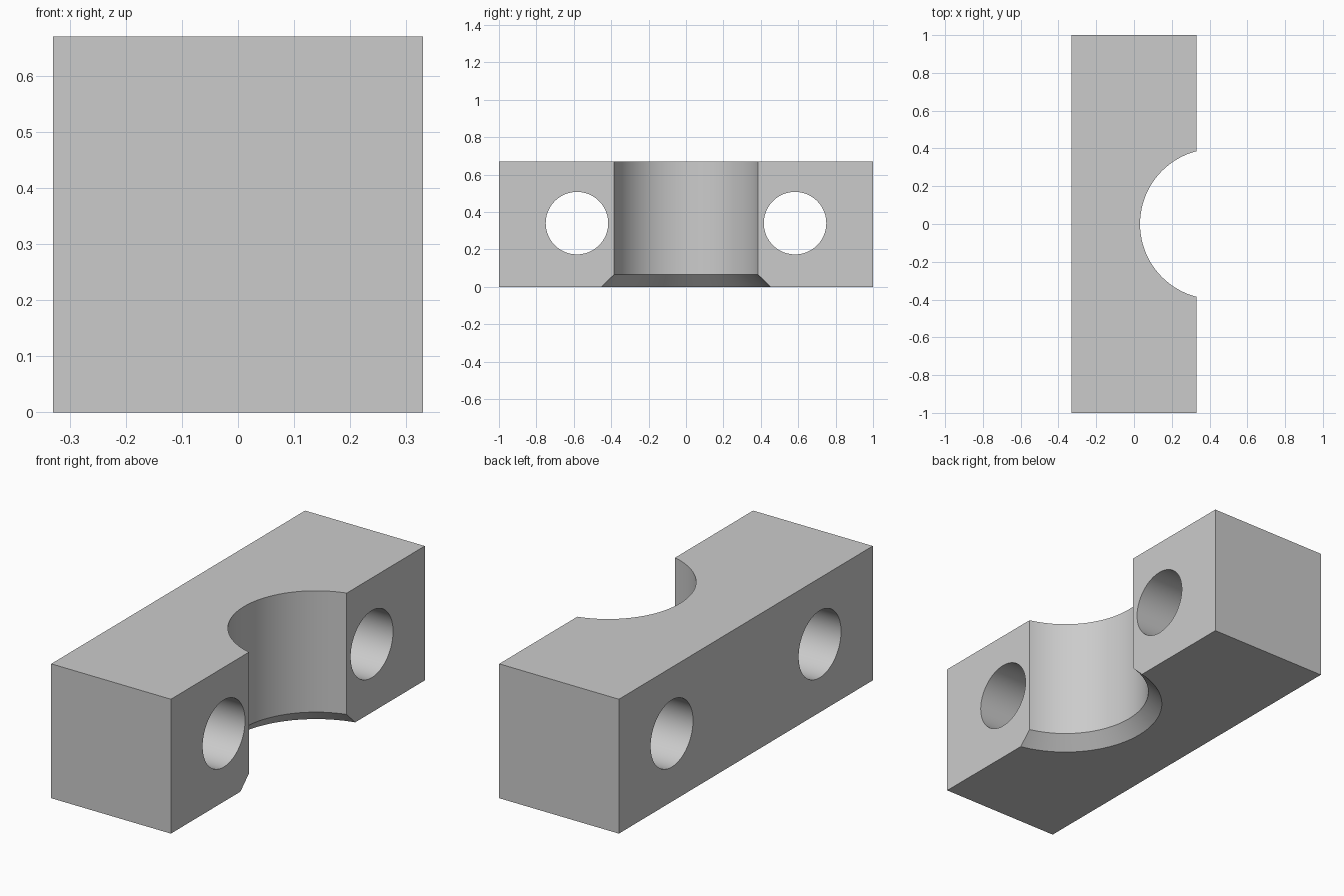
import bpy
import math
from mathutils import Matrix

cube = bpy.data.objects.get("Cube")
if cube:
    bpy.data.objects.remove(cube, do_unlink=True)

WIDTH, LENGTH, HEIGHT = 0.66, 2.0, 0.67
BORE_X, BORE_R, CHAMFER = 0.43, 0.398, 0.065
HOLE_Y, HOLE_Z, HOLE_R = 0.583, 0.34, 0.167

grey = bpy.data.materials.new("plain grey")
grey.use_nodes = True
colour = (0.6, 0.6, 0.6, 1)
grey.diffuse_color = colour
grey.node_tree.nodes["Principled BSDF"].inputs["Base Color"].default_value = colour


def finish(name):
    obj = bpy.context.object
    obj.name = name
    obj.data.materials.append(grey)
    return obj


def cone(name, r_low, r_high, depth, location, rotation=(0, 0, 0)):
    bpy.ops.mesh.primitive_cone_add(vertices=96, radius1=r_low, radius2=r_high,
                                    depth=depth, location=location, rotation=rotation)
    return finish(name)


def cut(target, cutter):
    mod = target.modifiers.new(cutter.name, "BOOLEAN")
    mod.operation = "DIFFERENCE"
    mod.solver = "EXACT"
    mod.object = cutter
    bpy.context.view_layer.objects.active = target
    bpy.ops.object.modifier_apply(modifier=mod.name)
    bpy.data.objects.remove(cutter, do_unlink=True)


# Rectangular block
bpy.ops.mesh.primitive_cube_add(size=1, location=(0, 0, HEIGHT / 2))
block = finish("clamp_block")
block.data.transform(Matrix.Diagonal((WIDTH, LENGTH, HEIGHT, 1)))

# Half-round bore on the +x side
cut(block, cone("bore_cutter", BORE_R, BORE_R, 2, (BORE_X, 0, HEIGHT / 2)))

# 45 degree chamfer at the bottom of the bore, the cutter reaching below the block
cut(block, cone("chamfer_cutter", BORE_R + 2 * CHAMFER, BORE_R, 2 * CHAMFER, (BORE_X, 0, 0)))

# Two bolt holes running through along x
for side in (-1, 1):
    cut(block, cone("bolt_hole_cutter", HOLE_R, HOLE_R, 2,
                    (0, side * HOLE_Y, HOLE_Z), (0, math.pi / 2, 0)))

# Smooth round walls with sharp rims
bpy.ops.object.select_all(action="DESELECT")
block.select_set(True)
bpy.context.view_layer.objects.active = block
bpy.ops.object.shade_smooth_by_angle(angle=math.radians(30))
